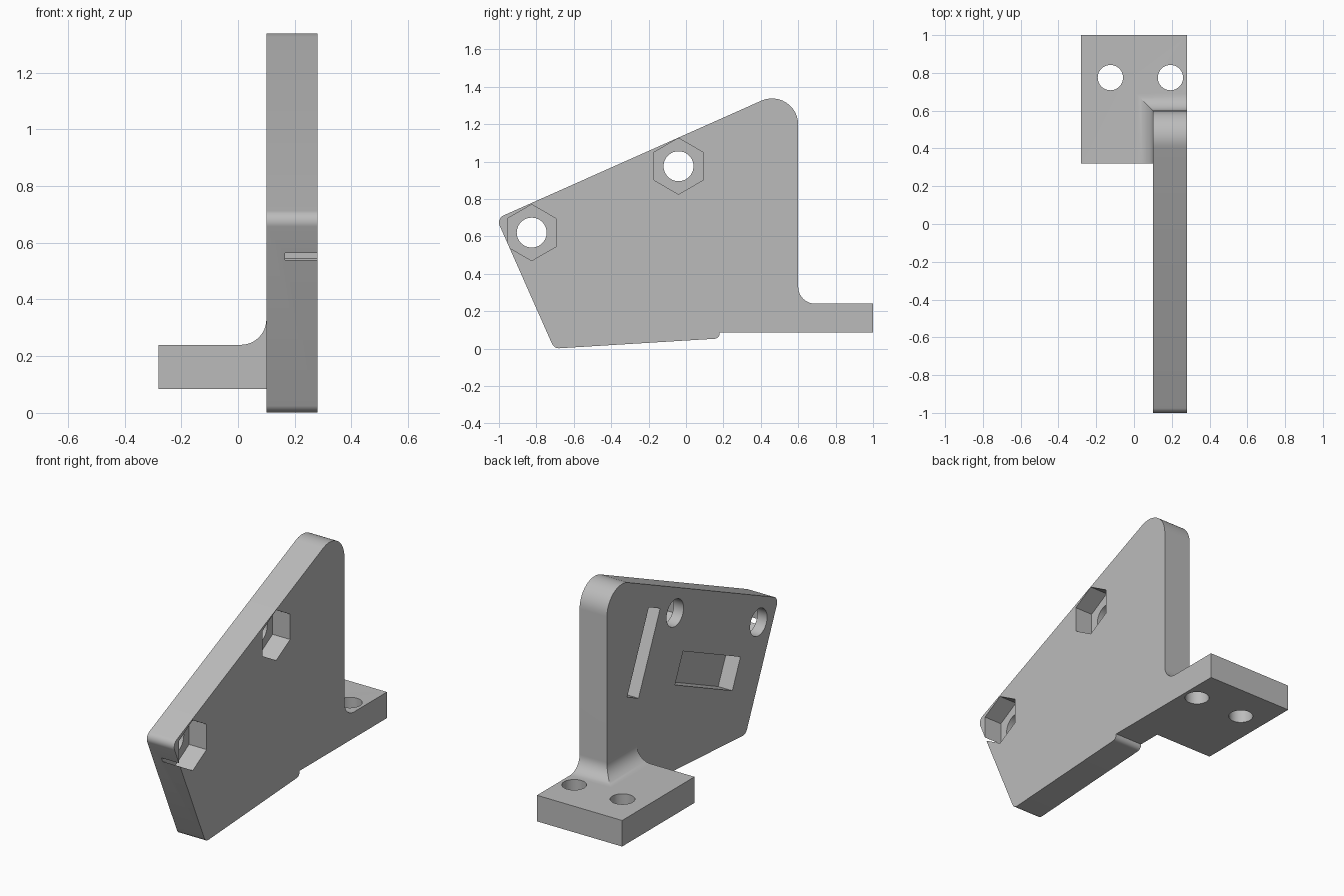
import bpy, bmesh
from math import sin, cos, pi, radians, tan
from mathutils import Vector

cube = bpy.data.objects.get("Cube")
if cube:
    bpy.data.objects.remove(cube, do_unlink=True)

# Single grey material
grey = bpy.data.materials.new("plain grey")
grey.use_nodes = True
colour = (0.5, 0.5, 0.5, 1)
grey.diffuse_color = colour
grey.node_tree.nodes["Principled BSDF"].inputs["Base Color"].default_value = colour


def loft(name, rings):
    """Closed solid through a stack of matching rings."""
    bm = bmesh.new()
    loops = [[bm.verts.new(p) for p in ring] for ring in rings]
    n = len(loops[0])
    for a, b in zip(loops, loops[1:]):
        for i in range(n):
            j = (i + 1) % n
            bm.faces.new((a[i], a[j], b[j], b[i]))
    bm.faces.new(loops[0])
    bm.faces.new(loops[-1])
    bmesh.ops.recalc_face_normals(bm, faces=bm.faces)
    mesh = bpy.data.meshes.new(name)
    bm.to_mesh(mesh)
    bm.free()
    mesh.materials.append(grey)
    obj = bpy.data.objects.new(name, mesh)
    bpy.context.collection.objects.link(obj)
    return obj


def prism_x(name, outline, lo, hi):
    return loft(name, [[(x, y, z) for y, z in outline] for x in (lo, hi)])


def prism_z(name, outline, lo, hi):
    return loft(name, [[(x, y, z) for x, y in outline] for z in (lo, hi)])


def regular(cx, cy, r, n, start=0.0):
    return [(cx + r * cos(start + 2 * pi * i / n), cy + r * sin(start + 2 * pi * i / n))
            for i in range(n)]


def turned_rect(cx, cy, w, h, angle):
    c, s = cos(angle), sin(angle)
    return [(cx + u * w / 2 * c - v * h / 2 * s, cy + u * w / 2 * s + v * h / 2 * c)
            for u, v in ((-1, -1), (1, -1), (1, 1), (-1, 1))]


def rounded(corners, steps=12):
    """Polygon of (y, z, radius) corners with round corners."""
    out = []
    for i, (y, z, r) in enumerate(corners):
        p = Vector((y, z))
        if r == 0:
            out.append(p)
            continue
        a = (Vector(corners[i - 1][:2]) - p).normalized()
        b = (Vector(corners[(i + 1) % len(corners)][:2]) - p).normalized()
        half = a.angle(b) / 2
        centre = p + (a + b).normalized() * r / sin(half)
        start = p + a * r / tan(half) - centre
        end = p + b * r / tan(half) - centre
        sweep = start.angle_signed(end)
        for k in range(steps + 1):
            t = -sweep * k / steps
            out.append(centre + Vector((start.x * cos(t) - start.y * sin(t),
                                        start.x * sin(t) + start.y * cos(t))))
    return out


def combine(target, other, operation):
    mod = target.modifiers.new(operation, "BOOLEAN")
    mod.operation = operation
    mod.solver = "EXACT"
    mod.object = other
    bpy.context.view_layer.objects.active = target
    bpy.ops.object.modifier_apply(modifier=mod.name)
    bpy.data.objects.remove(other, do_unlink=True)


INNER, OUTER = 0.10, 0.28     # plate faces
BACK, FRONT = 0.60, 0.32      # plate back edge, foot front edge
BOTTOM, TOP = 0.085, 0.24     # foot heights
TILT = radians(24)

# Upright plate
plate = prism_x("bracket", rounded([
    (BACK, 1.413, 0.14), (-1.013, 0.695, 0.042), (-0.705, 0, 0.04),
    (0.18, 0.054, 0.029), (0.18, BOTTOM, 0), (BACK, BOTTOM, 0)]), INNER, OUTER)

# Foot block
foot = prism_z("foot", [(-OUTER, FRONT), (OUTER, FRONT), (OUTER, 1), (-OUTER, 1)],
               BOTTOM, TOP)
combine(plate, foot, "UNION")

# Mitred fillet between plate and foot
R, STEPS = 0.09, 12
levels = [(R, TOP - 0.05)]
for k in range(STEPS + 1):
    t = pi / 2 * k / STEPS
    levels.append((R * (1 - sin(t)), TOP + R * (1 - cos(t))))
fillet = loft("fillet", [[(INNER - d, FRONT, z), (OUTER, FRONT, z),
                          (OUTER, BACK + d, z), (INNER - d, BACK + d, z)]
                         for d, z in levels])
combine(plate, fillet, "UNION")

# Bolt holes with hexagonal nut pockets on the outer face
for y, z in ((-0.04, 0.975), (-0.825, 0.62)):
    combine(plate, prism_x("hole", regular(y, z, 0.08, 40), 0, 0.4), "DIFFERENCE")
    combine(plate, prism_x("nut_pocket", regular(y, z, 0.15, 6, pi / 2), 0.165, 0.4),
            "DIFFERENCE")

# Slanted slot and rectangular pocket on the inner face
for y, z, w, h in ((0.255, 0.851, 0.117, 0.50), (-0.347, 0.513, 0.59, 0.188)):
    combine(plate, prism_x("recess", turned_rect(y, z, w, h, TILT), 0, INNER + 0.093),
            "DIFFERENCE")

# Mounting holes in the foot
for x in (-0.125, 0.193):
    combine(plate, prism_z("mount_hole", regular(x, 0.775, 0.067, 40), 0, 0.4),
            "DIFFERENCE")

# Smooth the curves, keep the edges sharp
bpy.ops.object.select_all(action="DESELECT")
plate.select_set(True)
bpy.context.view_layer.objects.active = plate
bpy.ops.object.shade_smooth_by_angle(angle=radians(25))
